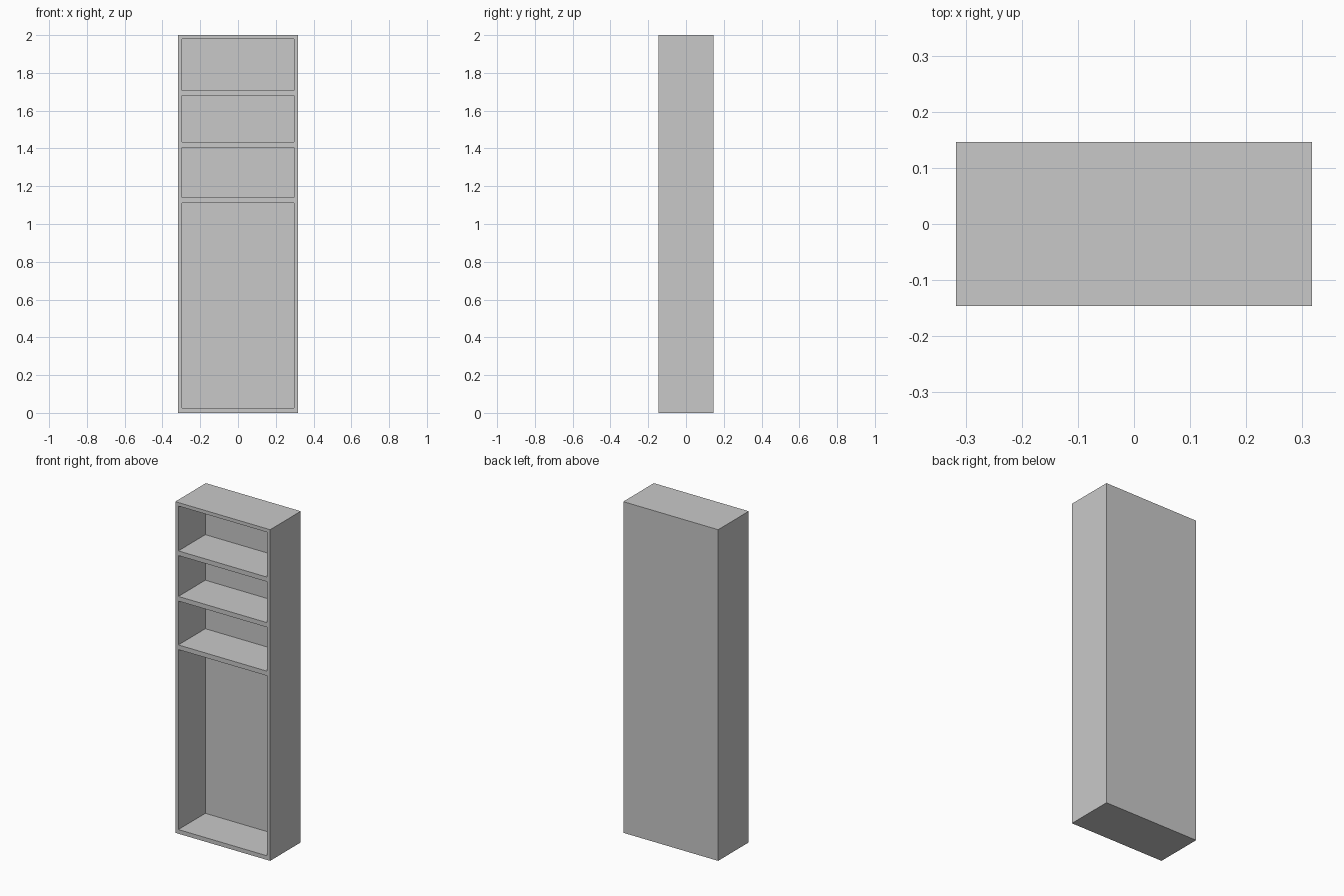
import bpy
import bmesh
from mathutils import Vector

cube = bpy.data.objects.get("Cube")
if cube:
    bpy.data.objects.remove(cube, do_unlink=True)

# Overall size and the open bays as (bottom, top) heights
HALF_W, HALF_D, HEIGHT = 0.317, 0.146, 2.0
BAY_HALF_W, BAY_BACK = 0.296, 0.111
BAYS = [(0.025, 1.112), (1.14, 1.405), (1.433, 1.68), (1.708, 1.979)]

# Single grey paint
grey = bpy.data.materials.new("grey paint")
grey.use_nodes = True
colour = (0.583, 0.583, 0.583, 1)
grey.diffuse_color = colour
grey.node_tree.nodes["Principled BSDF"].inputs["Base Color"].default_value = colour


def extrude_back(bm, edges, depth):
    """Extrude a loop of edges towards the back and close it with a panel."""
    new = bmesh.ops.extrude_edge_only(bm, edges=edges)["geom"]
    verts = [g for g in new if isinstance(g, bmesh.types.BMVert)]
    bmesh.ops.translate(bm, verts=verts, vec=Vector((0, depth, 0)))
    end_edges = [g for g in new if isinstance(g, bmesh.types.BMEdge)
                 and all(v in verts for v in g.verts)]
    bmesh.ops.contextual_create(bm, geom=end_edges)


bm = bmesh.new()

# Front frame: a grid of strips with a hole for each bay
xs = [-HALF_W, -BAY_HALF_W, BAY_HALF_W, HALF_W]
zs = [0.0] + [z for bay in BAYS for z in bay] + [HEIGHT]
grid = [[bm.verts.new((x, -HALF_D, z)) for x in xs] for z in zs]
bays = []
for row in range(len(zs) - 1):
    for col in range(len(xs) - 1):
        corners = (grid[row][col], grid[row][col + 1],
                   grid[row + 1][col + 1], grid[row + 1][col])
        if col == 1 and row % 2 == 1:
            bays.append(corners)
        else:
            bm.faces.new(corners)

# Recess each bay, leaving the shelves between them
bay_loops = [[bm.edges.get((c[i - 1], c[i])) for i in range(len(c))] for c in bays]
bay_edges = {e for loop in bay_loops for e in loop}
outline = [e for e in bm.edges if e.is_boundary and e not in bay_edges]
for loop in bay_loops:
    extrude_back(bm, loop, BAY_BACK + HALF_D)

# Outer walls and back panel
extrude_back(bm, outline, 2 * HALF_D)
bmesh.ops.recalc_face_normals(bm, faces=bm.faces)

mesh = bpy.data.meshes.new("shelf_cabinet")
bm.to_mesh(mesh)
bm.free()
mesh.materials.append(grey)
cabinet = bpy.data.objects.new("shelf_cabinet", mesh)
bpy.context.collection.objects.link(cabinet)
